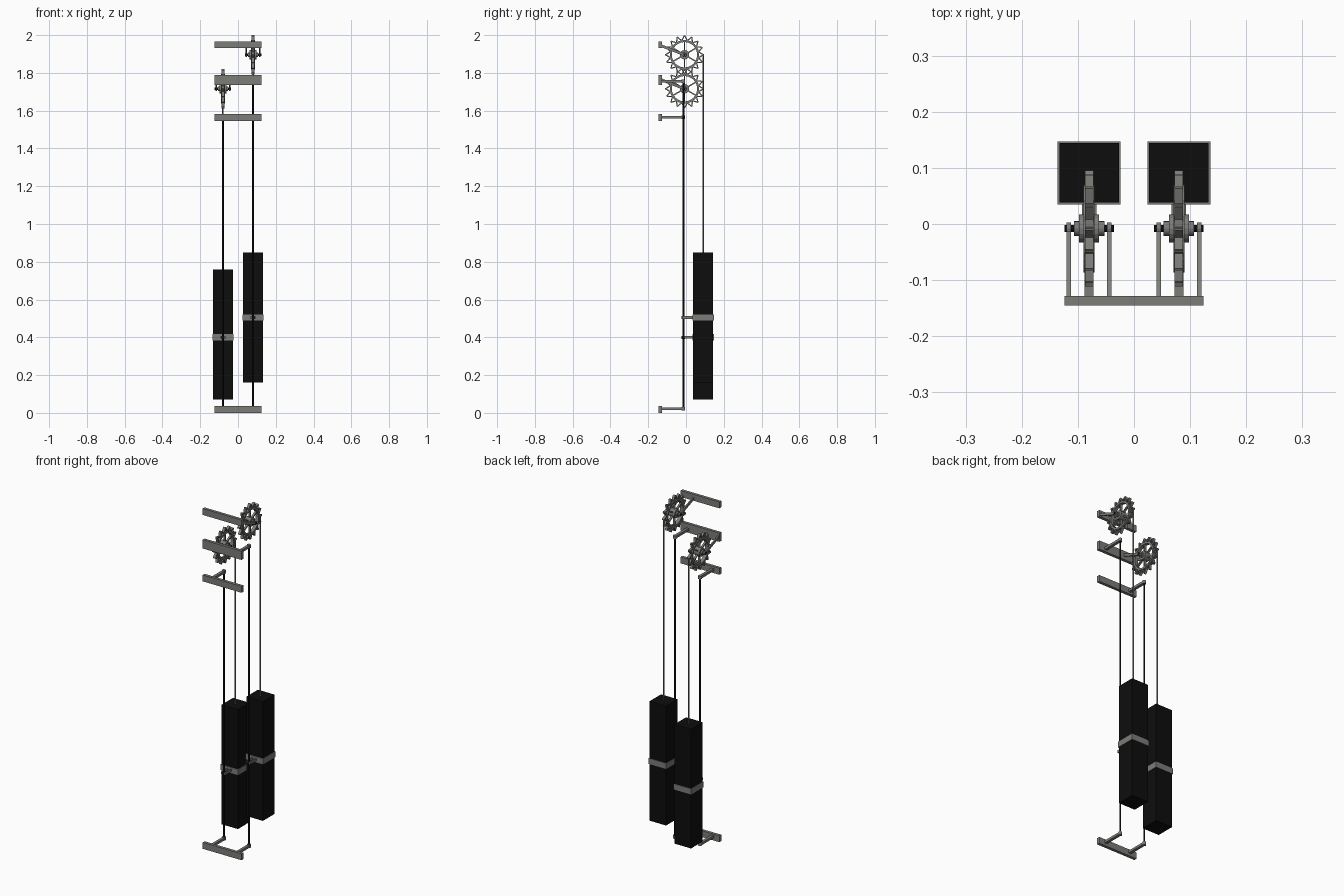
import bpy, bmesh, math
from mathutils import Vector, Matrix

if "Cube" in bpy.data.objects:
    bpy.data.objects.remove(bpy.data.objects["Cube"])


def material(name, rgb):
    m = bpy.data.materials.new(name)
    m.diffuse_color = (*rgb, 1)
    m.use_nodes = True
    m.node_tree.nodes["Principled BSDF"].inputs["Base Color"].default_value = m.diffuse_color
    return m


STEEL = material("grey steel", (0.20, 0.205, 0.19))
BLACK = material("black iron", (0.004, 0.004, 0.004))


def finish(bm, name, mat):
    bmesh.ops.recalc_face_normals(bm, faces=bm.faces)
    me = bpy.data.meshes.new(name)
    bm.to_mesh(me)
    bm.free()
    me.materials.append(mat)
    ob = bpy.data.objects.new(name, me)
    bpy.context.collection.objects.link(ob)
    return ob


def add_box(bm, center, size, rot=Matrix()):
    m = Matrix.Translation(center) @ rot @ Matrix.Diagonal((*size, 1))
    bmesh.ops.create_cube(bm, size=1, matrix=m)


def add_bar(bm, a, b, width, height):
    """Flat bar between two points lying in a plane of constant x."""
    a, b = Vector(a), Vector(b)
    d = b - a
    rot = Matrix.Rotation(math.atan2(d.z, d.y), 4, 'X')
    add_box(bm, (a + b) / 2, (width, d.length, height), rot)


def add_cyl(bm, a, b, r, sides=12):
    a, b = Vector(a), Vector(b)
    rot = (b - a).to_track_quat('Z', 'Y').to_matrix().to_4x4()
    bmesh.ops.create_cone(bm, cap_ends=True, segments=sides, radius1=r, radius2=r,
                          depth=(b - a).length, matrix=Matrix.Translation((a + b) / 2) @ rot)


def box(name, center, size, mat):
    bm = bmesh.new()
    add_box(bm, center, size)
    return finish(bm, name, mat)


def cyl(name, a, b, r, mat, sides=12):
    bm = bmesh.new()
    add_cyl(bm, a, b, r, sides)
    return finish(bm, name, mat)


def add_ring(bm, x, y, z, r0, r1, w, sides):
    """Rectangular section ring about the x axis."""
    loops = []
    for i in range(sides):
        t = 2 * math.pi * i / sides
        loops.append([bm.verts.new((x + dx, y + r * math.cos(t), z + r * math.sin(t)))
                      for r, dx in ((r0, -w), (r1, -w), (r1, w), (r0, w))])
    for i in range(sides):
        p, q = loops[i], loops[(i + 1) % sides]
        for j in range(4):
            k = (j + 1) % 4
            bm.faces.new((p[j], p[k], q[k], q[j]))


AXLE_Y, ROD_Y, CHAIN_Y, TEETH = -0.008, -0.014, 0.091, 16


def wheel(side, x, z):
    def at(r, t):
        return (x, AXLE_Y + r * math.cos(t), z + r * math.sin(t))
    # rim with open V-shaped teeth
    bm = bmesh.new()
    add_ring(bm, x, AXLE_Y, z, 0.067, 0.078, 0.010, 32)
    step = 2 * math.pi / TEETH
    for i in range(TEETH):
        t = math.pi / 2 + i * step
        for s in (-0.5, 0.5):
            add_bar(bm, at(0.076, t + s * step), at(0.102, t), 0.015, 0.006)
    finish(bm, side + "_wheel_rim", STEEL)
    # spokes
    bm = bmesh.new()
    for i in range(6):
        t = math.pi / 2 + i * math.pi / 3
        add_bar(bm, at(0.015, t), at(0.070, t), 0.012, 0.007)
    finish(bm, side + "_wheel_spokes", STEEL)
    # stepped hub and axle
    bm = bmesh.new()
    for half, r in ((0.018, 0.025), (0.027, 0.013)):
        add_cyl(bm, (x - half, AXLE_Y, z), (x + half, AXLE_Y, z), r, 16)
    finish(bm, side + "_wheel_hub", STEEL)
    cyl(side + "_axle", (x - 0.044, AXLE_Y, z), (x + 0.044, AXLE_Y, z), 0.006, BLACK)
    # sloping support arms with bearing eyes
    bm = bmesh.new()
    for s in (-0.036, 0.036):
        add_bar(bm, (x + s, -0.132, z + 0.048), (x + s, AXLE_Y, z), 0.008, 0.014)
        add_cyl(bm, (x + s - 0.004, AXLE_Y, z), (x + s + 0.004, AXLE_Y, z), 0.011)
    finish(bm, side + "_axle_arms", STEEL)


def wall_bar(name, z):
    box(name, (0, -0.1365, z), (0.248, 0.017, 0.037), STEEL)


def rod_arm(name, x, z):
    bm = bmesh.new()
    add_box(bm, (x, (ROD_Y - 0.13) / 2, z), (0.016, ROD_Y + 0.13, 0.014))
    add_cyl(bm, (x, ROD_Y, z - 0.009), (x, ROD_Y, z + 0.009), 0.010)
    finish(bm, name, STEEL)


wall_bar("bottom_wall_bar", 0.0185)

# each side: x, wheel height, rod top, weight bottom, band height
for side, x, wz, top, low, band in (("left", -0.08, 1.716, 1.565, 0.07, 0.40),
                                    ("right", 0.08, 1.896, 1.755, 0.16, 0.505)):
    wheel(side, x, wz)
    wall_bar(side + "_wheel_wall_bar", wz + 0.053)
    wall_bar(side + "_rod_wall_bar", top)
    rod_arm(side + "_upper_rod_arm", x, top)
    rod_arm(side + "_lower_rod_arm", x, 0.022)
    cyl(side + "_guide_rod", (x, ROD_Y, 0.02), (x, ROD_Y, top + 0.008), 0.005, BLACK)
    # hanging weight
    box(side + "_weight", (x, CHAIN_Y, low + 0.345), (0.106, 0.106, 0.69), BLACK)
    box(side + "_weight_band", (x, CHAIN_Y, band), (0.112, 0.112, 0.033), STEEL)
    cyl(side + "_chain", (x, CHAIN_Y, low + 0.68), (x, CHAIN_Y, wz), 0.004, STEEL, 8)
    # guide follower running on the rod
    bm = bmesh.new()
    for s in (-0.010, 0.010):
        add_box(bm, (x + s, 0.008, band), (0.006, 0.060, 0.014))
    finish(bm, side + "_guide_fork", STEEL)
    cyl(side + "_guide_collar", (x, ROD_Y, band - 0.008), (x, ROD_Y, band + 0.008), 0.009, BLACK)
